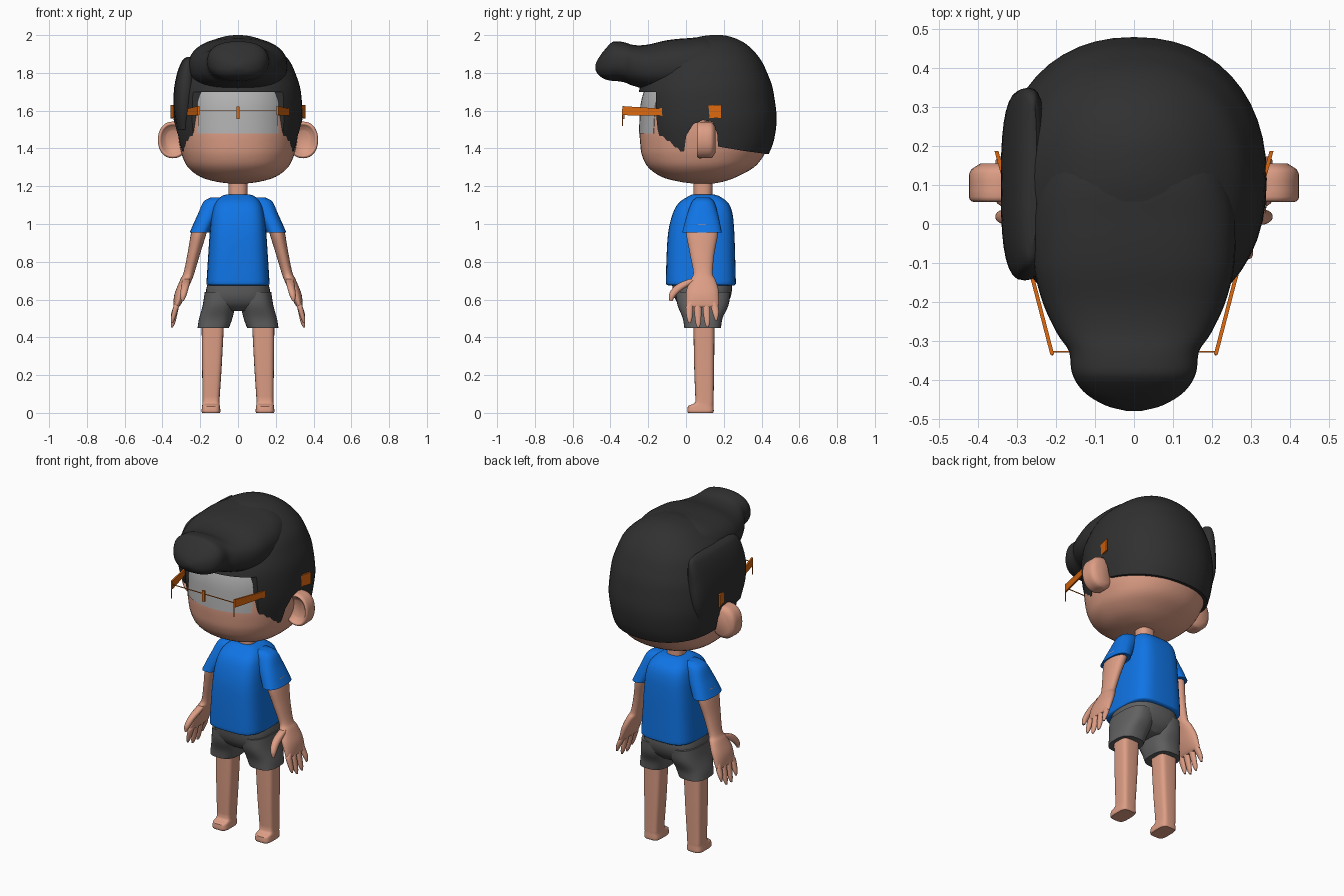
import bpy, bmesh, math
from mathutils import Vector
from mathutils.bvhtree import BVHTree

if "Cube" in bpy.data.objects:
    bpy.data.objects.remove(bpy.data.objects["Cube"])


def material(name, col):
    m = bpy.data.materials.new(name)
    m.diffuse_color = (*col, 1)
    m.use_nodes = True
    m.node_tree.nodes["Principled BSDF"].inputs["Base Color"].default_value = m.diffuse_color
    return m


SKIN = material("skin", (0.72, 0.34, 0.235))
BLUE = material("blue_cloth", (0.005, 0.175, 0.78))
GREY = material("grey_cloth", (0.12, 0.12, 0.12))
HAIR = material("black_hair", (0.03, 0.03, 0.03))
ORANGE = material("orange_frame", (0.72, 0.14, 0.005))
PALE = material("pale_grey", (0.45, 0.45, 0.45))


def finish(name, bm, mat, angle=40):
    bmesh.ops.recalc_face_normals(bm, faces=bm.faces)
    me = bpy.data.meshes.new(name)
    bm.to_mesh(me)
    bm.free()
    me.materials.append(mat)
    me.shade_smooth()
    me.set_sharp_from_angle(angle=math.radians(angle))
    ob = bpy.data.objects.new(name, me)
    bpy.context.collection.objects.link(ob)
    return ob


def slope(a, b):
    """Limited tangent, so the spline never overshoots its rings."""
    if a * b <= 0:
        return 0
    return math.copysign(min(abs(a + b) / 2, 2 * abs(a), 2 * abs(b)), a)


def spline(rings, steps):
    out = []
    n = len(rings)
    for i in range(n - 1):
        p0, p1 = rings[max(i - 1, 0)], rings[i]
        p2, p3 = rings[i + 1], rings[min(i + 2, n - 1)]
        for k in range(steps):
            t = k / steps
            row = []
            for a, b, c, d in zip(p0, p1, p2, p3):
                m1 = slope(b - a, c - b) if i > 0 else c - b
                m2 = slope(c - b, d - c) if i < n - 2 else c - b
                row.append((2*t**3 - 3*t*t + 1) * b + (t**3 - 2*t*t + t) * m1
                           + (3*t*t - 2*t**3) * c + (t**3 - t*t) * m2)
            out.append(row)
    return out + [rings[-1]]


def loft(name, rings, mat, p=2.2, steps=4, n=32, axis='z', side=1, angle=40):
    """Rings are (x, y, z, half width in x, half width in y, or z for axis y)."""
    bm = bmesh.new()
    rows = []
    for x, y, z, rx, ry in spline(rings, steps):
        row = []
        for i in range(n):
            a = 2 * math.pi * i / n
            c, s = math.cos(a), math.sin(a)
            u = math.copysign(abs(c) ** (2 / p), c) * rx
            v = math.copysign(abs(s) ** (2 / p), s) * ry
            co = (x + u, y + v, z) if axis == 'z' else (x + u, y, z + v)
            row.append(bm.verts.new((co[0] * side, co[1], co[2])))
        rows.append(row)
    for r, q in zip(rows, rows[1:]):
        for i in range(n):
            j = (i + 1) % n
            bm.faces.new((r[i], r[j], q[j], q[i]))
    bm.faces.new(rows[0])
    bm.faces.new(rows[-1])
    return finish(name, bm, mat, angle)


def span(*rows):
    """(z, front y, back y, half width) -> centred ring."""
    return [(0, (a + b) / 2, z, rx, (b - a) / 2) for z, a, b, rx in rows]


def strip(name, pts, mat, wide):
    """Flat bar through (x, y, z, half height) points."""
    bm = bmesh.new()
    rows = [[bm.verts.new((x + dx * wide, y, z + dz * h))
             for dx, dz in ((-1, -1), (1, -1), (1, 1), (-1, 1))] for x, y, z, h in pts]
    for r, q in zip(rows, rows[1:]):
        for i in range(4):
            bm.faces.new((r[i], r[(i + 1) % 4], q[(i + 1) % 4], q[i]))
    bm.faces.new(rows[0])
    bm.faces.new(rows[-1])
    return finish(name, bm, mat, 20)


# Head and neck
head = loft("head", span(
    (1.215, .03, .15, .05), (1.225, -.04, .2, .12), (1.25, -.13, .27, .2),
    (1.3, -.2, .36, .265), (1.36, -.232, .41, .295), (1.42, -.242, .435, .31),
    (1.5, -.245, .45, .318), (1.6, -.24, .455, .318), (1.7, -.22, .44, .305),
    (1.8, -.17, .39, .25)), SKIN, n=48)
loft("neck", [(0, .09, 1.12, .05, .05), (0, .09, 1.24, .05, .05)], SKIN, p=2.5, steps=1)

# Pale eye panel that follows the face
bpy.context.view_layer.update()
tree = BVHTree.FromObject(head, bpy.context.evaluated_depsgraph_get())
bm = bmesh.new()
bmesh.ops.create_grid(bm, x_segments=20, y_segments=8, size=1)
for v in bm.verts:
    x, z = v.co.x * .215, 1.60 + v.co.y * .12
    hit = tree.ray_cast(Vector((x, -1, z)), Vector((0, 1, 0)))[0]
    v.co = (x, hit.y - .004, z)
bm.normal_update()
if sum(f.normal.y for f in bm.faces) > 0:
    bmesh.ops.reverse_faces(bm, faces=bm.faces)
bmesh.ops.solidify(bm, geom=bm.faces[:], thickness=.006)
finish("eye_panel", bm, PALE)

# Hair cap, trimmed along the hairline and around the ears
cap = loft("hair_cap", span(
    (1.35, -.19, .42, .3), (1.375, -.2, .44, .312), (1.45, -.23, .467, .328),
    (1.57, -.25, .48, .341), (1.7, -.25, .463, .333), (1.8, -.21, .43, .303),
    (1.87, -.16, .395, .268), (1.93, -.08, .345, .205), (1.97, .0, .29, .14),
    (1.993, .08, .23, .07), (2.0, .13, .19, .02)), HAIR, n=48)
line = [(-.6, 1.70), (-.16, 1.70), (-.16, 1.6), (-.15, 1.5), (-.125, 1.4), (-.1, 1.38),
        (-.01, 1.385), (.002, 1.47), (.04, 1.53), (.09, 1.55), (.14, 1.54), (.165, 1.48),
        (.17, 1.41), (.3, 1.388), (.43, 1.37), (.6, 1.365), (.6, 1.2), (-.6, 1.2)]
bm = bmesh.new()
f = bm.faces.new([bm.verts.new((-.6, y, z)) for y, z in line])
ext = bmesh.ops.extrude_face_region(bm, geom=[f])
bmesh.ops.translate(bm, vec=(1.2, 0, 0),
                    verts=[g for g in ext["geom"] if isinstance(g, bmesh.types.BMVert)])
cutter = finish("hairline_cutter", bm, HAIR)
cutter.hide_render = True
mod = cap.modifiers.new("hairline", 'BOOLEAN')
mod.operation, mod.object, mod.solver = 'DIFFERENCE', cutter, 'EXACT'
bpy.context.view_layer.update()
me = bpy.data.meshes.new_from_object(cap.evaluated_get(bpy.context.evaluated_depsgraph_get()))
cap.modifiers.clear()
cap.data = me
me.shade_smooth()
me.set_sharp_from_angle(angle=math.radians(40))
bpy.data.objects.remove(cutter)

# Swept-forward top hair with a rolled tip
loft("hair_quiff", [
    (0, .25, 1.84, .2, .115), (0, .1, 1.84, .245, .15), (0, 0, 1.835, .262, .148),
    (0, -.1, 1.835, .258, .138), (0, -.2, 1.83, .235, .12), (0, -.28, 1.84, .198, .108),
    (0, -.33, 1.857, .166, .106), (0, -.38, 1.862, .16, .105), (0, -.43, 1.845, .13, .078),
    (0, -.465, 1.833, .075, .042), (0, -.48, 1.83, .02, .012)],
    HAIR, p=2.4, axis='y', n=40)
# Raised side panel next to the parting
loft("hair_side_panel", [
    (-.285, .1, 1.5, .04, .2), (-.285, .1, 1.6, .055, .235), (-.28, .1, 1.7, .06, .245),
    (-.272, .11, 1.8, .05, .24), (-.265, .12, 1.865, .03, .22), (-.26, .13, 1.885, .01, .18)],
    HAIR, p=2.8)

# Glasses: bridge, cross wire, arms and thin front drops
strip("glasses_bridge", [(0, -.335, 1.588, .033), (0, -.325, 1.588, .033)], ORANGE, .008)
strip("glasses_wire", [(0, -.33, 1.6, .002), (0, -.326, 1.6, .002)], ORANGE, .21)

for s, side in ((1, "left"), (-1, "right")):
    strip(side + "_glasses_arm", [(s * .21, -.335, 1.6, .024), (s * .258, -.15, 1.593, .019),
                                  (s * .336, .125, 1.595, .033), (s * .353, .187, 1.595, .036)],
          ORANGE, .005)
    strip(side + "_glasses_drop", [(s * .21, -.338, 1.565, .045), (s * .21, -.334, 1.565, .045)],
          ORANGE, .002)
    # Ear with a dished front
    loft(side + "_ear", [
        (.345, .085, 1.445, .035, .05), (.345, .07, 1.445, .055, .072),
        (.345, .057, 1.445, .068, .085), (.345, .07, 1.445, .079, .097),
        (.345, .13, 1.445, .078, .096), (.34, .155, 1.445, .055, .07)],
        SKIN, axis='y', steps=3, side=s, angle=60)
    # Sleeve and arm
    loft(side + "_sleeve", [
        (.1, .09, 1.14, .045, .035), (.125, .09, 1.115, .06, .06), (.165, .087, 1.04, .053, .085),
        (.203, .085, .955, .053, .105)], BLUE, p=2.5, side=s)
    loft(side + "_arm", [
        (.195, .085, 1.0, .042, .085), (.208, .085, .95, .041, .084), (.232, .085, .85, .034, .066),
        (.26, .09, .74, .029, .051), (.275, .09, .705, .031, .066), (.302, .087, .64, .031, .086),
        (.322, .087, .575, .02, .087), (.327, .087, .56, .012, .08)], SKIN, side=s)
    # Fingers and thumb
    for i, (y, tip) in enumerate(((.018, .475), (.062, .452), (.108, .455), (.152, .49))):
        loft(f"{side}_finger_{i + 1}", [
            (.315, .06 + y * .35 + (y - .06) * .3, .61, .016, .018), (.328, y, .56, .015, .02),
            (.343, y * 1.04, tip + .03, .012, .015), (.35, y * 1.05, tip, .005, .006)],
            SKIN, n=14, side=s)
    loft(side + "_thumb", [
        (.275, .05, .71, .02, .03), (.277, .0, .685, .022, .04), (.283, -.045, .655, .02, .03),
        (.29, -.073, .62, .016, .018), (.294, -.08, .592, .007, .008)], SKIN, n=16, side=s)
    # Short leg of the trousers, bare leg and foot
    loft(side + "_shorts_leg", [
        (.09, .09, .64, .086, .145), (.1, .09, .57, .087, .135), (.118, .088, .5, .088, .105),
        (.131, .088, .45, .083, .097)], GREY, p=2.7, side=s)
    loft(side + "_leg", [
        (.133, .095, .5, .06, .056), (.138, .096, .25, .052, .053), (.143, .098, .06, .045, .048),
        (.143, .078, .035, .047, .068), (.143, .077, .01, .05, .07), (.143, .077, 0, .046, .066)],
        SKIN, p=4, side=s)

# Shirt body
loft("shirt_body", span(
    (.675, -.095, .255, .155), (.685, -.106, .264, .167), (.8, -.104, .261, .16),
    (.95, -.095, .256, .15), (1.05, -.072, .247, .14), (1.11, -.04, .225, .122),
    (1.145, .01, .18, .09), (1.157, .035, .145, .06)), BLUE, p=3.6, n=40)
# Shorts seat
loft("shorts_seat", span(
    (.72, -.08, .24, .15), (.64, -.068, .242, .17), (.58, -.045, .22, .165),
    (.54, .0, .18, .09)), GREY, p=2.8)
